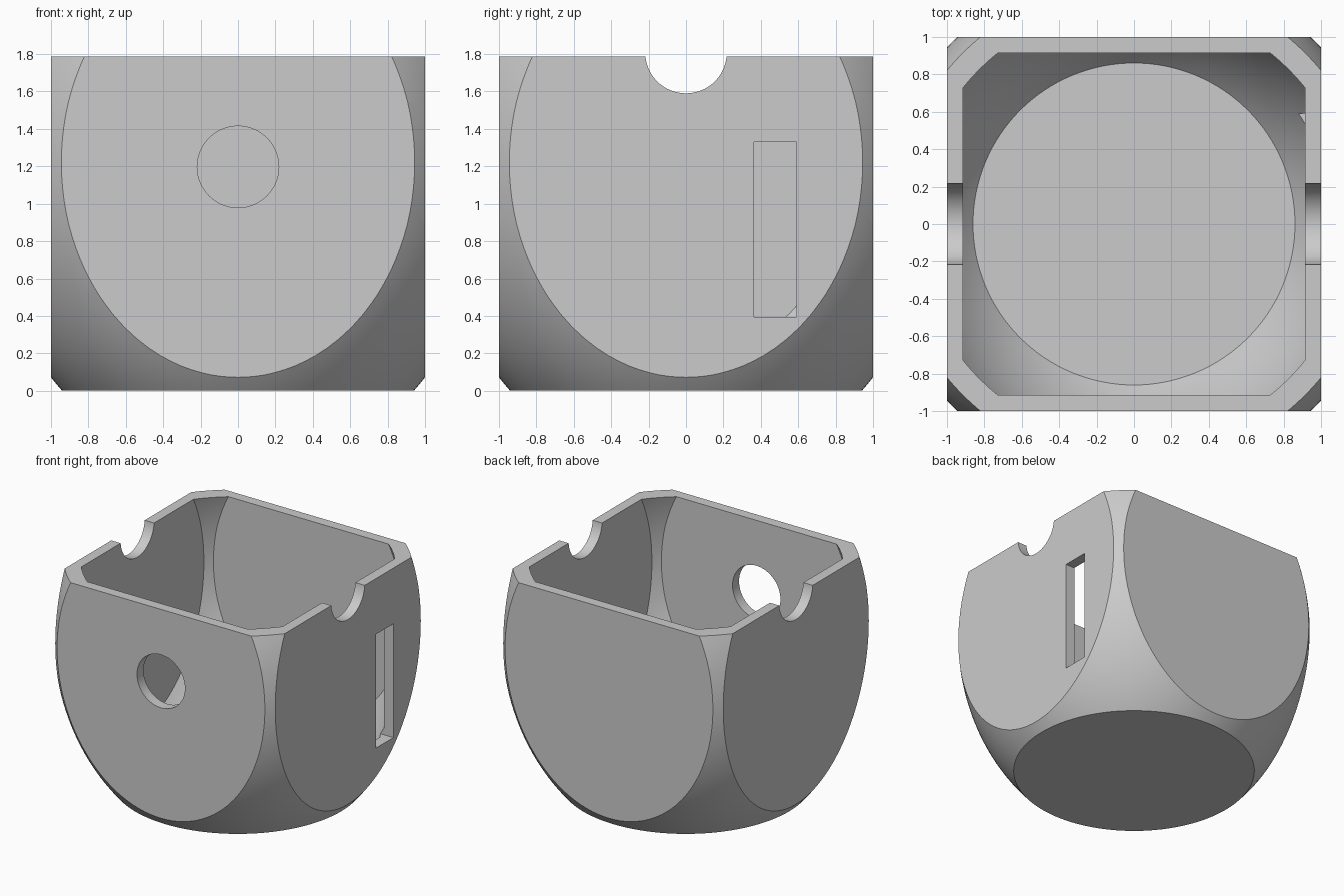
import bpy, bmesh, math
from mathutils import Vector, Matrix

if "Cube" in bpy.data.objects:
    bpy.data.objects.remove(bpy.data.objects["Cube"], do_unlink=True)

CENTRE = Vector((0, 0, 1.22))   # middle of the rounding ellipsoid
RADIUS, HEIGHT = 1.376, 1.672   # its horizontal and vertical half sizes
RIM = 1.788
WALL = 0.085

grey = bpy.data.materials.new("light grey")
grey.use_nodes = True
grey.diffuse_color = (0.6, 0.6, 0.6, 1)
grey.node_tree.nodes["Principled BSDF"].inputs["Base Color"].default_value = (0.6, 0.6, 0.6, 1)


def finish(name, bm):
    bmesh.ops.recalc_face_normals(bm, faces=bm.faces)
    mesh = bpy.data.meshes.new(name)
    bm.to_mesh(mesh)
    bm.free()
    mesh.materials.append(grey)
    obj = bpy.data.objects.new(name, mesh)
    bpy.context.collection.objects.link(obj)
    return obj


def rounded_block(name, scale, top):
    """Ellipsoid sliced flat on four sides, the bottom and the top."""
    bm = bmesh.new()
    size = Matrix.Diagonal((RADIUS * scale, RADIUS * scale, HEIGHT * scale, 1))
    bmesh.ops.create_uvsphere(bm, u_segments=128, v_segments=80, radius=1,
                              matrix=Matrix.Translation(CENTRE) @ size)
    slices = [(Vector(d), CENTRE + Vector(d) * scale)
              for d in ((1, 0, 0), (-1, 0, 0), (0, 1, 0), (0, -1, 0))]
    slices.append((Vector((0, 0, -1)), CENTRE * (1 - scale)))
    slices.append((Vector((0, 0, 1)), Vector((0, 0, top))))
    for normal, point in slices:
        bmesh.ops.bisect_plane(bm, geom=bm.verts[:] + bm.edges[:] + bm.faces[:],
                               dist=1e-5, plane_co=point, plane_no=normal, clear_outer=True)
        bmesh.ops.holes_fill(bm, edges=[e for e in bm.edges if e.is_boundary], sides=0)
    return finish(name, bm)


def rod(name, centre, axis, length):
    bm = bmesh.new()
    turn = Vector((0, 0, 1)).rotation_difference(Vector(axis)).to_matrix().to_4x4()
    bmesh.ops.create_cone(bm, cap_ends=True, segments=64, radius1=0.218, radius2=0.218,
                          depth=length, matrix=Matrix.Translation(centre) @ turn)
    return finish(name, bm)


def box(name, centre, size):
    bm = bmesh.new()
    bmesh.ops.create_cube(bm, size=1, matrix=Matrix.Translation(centre) @ Matrix.Diagonal((*size, 1)))
    return finish(name, bm)


# Outer body and the shapes taken out of it
body = rounded_block("open_rounded_housing", 1, RIM)
cutters = [
    rounded_block("cavity_cutter", 1 - WALL, RIM + 0.2),
    rod("rim_notch_cutter", (0, 0, RIM + 0.02), (1, 0, 0), 3),
    rod("front_hole_cutter", (0, -1, 1.197), (0, 1, 0), 0.6),
    box("side_slot_cutter", (1, 0.477, 0.8625), (0.6, 0.225, 0.935)),
]

bpy.ops.object.select_all(action='DESELECT')
bpy.context.view_layer.objects.active = body
body.select_set(True)
for cutter in cutters:
    cutter.hide_render = True
    mod = body.modifiers.new(cutter.name, 'BOOLEAN')
    mod.operation = 'DIFFERENCE'
    mod.solver = 'EXACT'
    mod.object = cutter
    bpy.ops.object.modifier_apply(modifier=mod.name)
    bpy.data.objects.remove(cutter, do_unlink=True)

# Smooth curved corners, crisp flat panels
bpy.ops.object.shade_smooth_by_angle(angle=math.radians(20))
